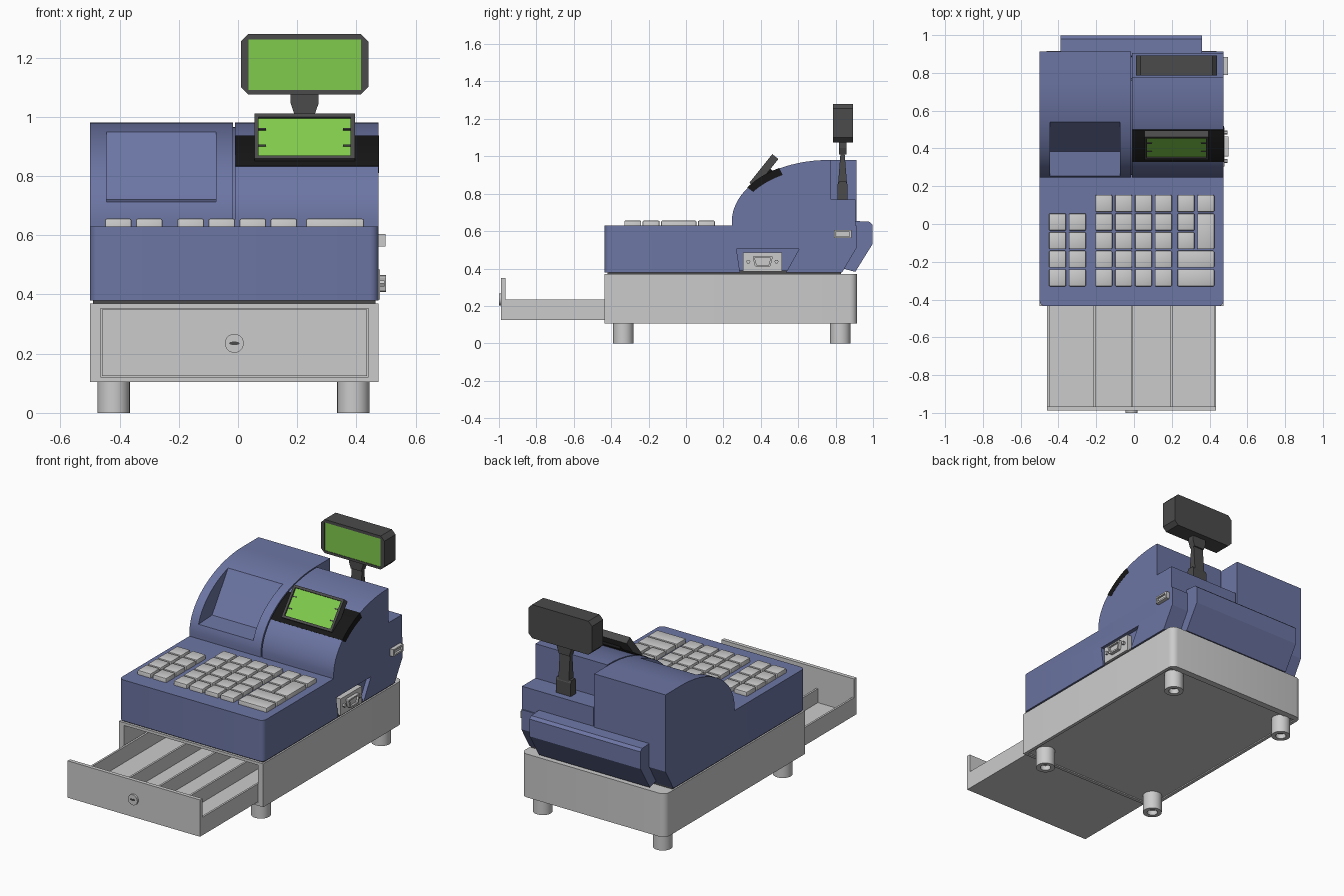
import bpy, bmesh, math
from mathutils import Vector, Matrix

if "Cube" in bpy.data.objects:
    bpy.data.objects.remove(bpy.data.objects["Cube"])

def material(name, rgb):
    m = bpy.data.materials.new(name)
    m.diffuse_color = (*rgb, 1)
    m.use_nodes = True
    m.node_tree.nodes["Principled BSDF"].inputs["Base Color"].default_value = m.diffuse_color
    return m

BLUE = material("blue_plastic", (0.15, 0.18, 0.37))
DARK = material("dark_plastic", (0.07, 0.07, 0.07))
BLACK = material("black_plastic", (0.008, 0.008, 0.008))
GREEN = material("green_screen", (0.22, 0.6, 0.075))

def finish(bm, name, mat):
    bmesh.ops.recalc_face_normals(bm, faces=bm.faces)
    me = bpy.data.meshes.new(name)
    bm.to_mesh(me)
    bm.free()
    ob = bpy.data.objects.new(name, me)
    bpy.context.collection.objects.link(ob)
    if mat:
        me.materials.append(mat)
    return ob

def prism(name, axis, pts, a, b, mat=None, bevel=0, pick=lambda e: True, seg=1):
    """Extrude a 2D profile along an axis; optionally bevel the picked edges."""
    place = {'X': lambda p, t: (t, p[0], p[1]), 'Y': lambda p, t: (p[0], t, p[1]),
             'Z': lambda p, t: (p[0], p[1], t)}[axis]
    bm = bmesh.new()
    lo = [bm.verts.new(place(p, a)) for p in pts]
    hi = [bm.verts.new(place(p, b)) for p in pts]
    n = len(pts)
    bm.faces.new(lo)
    bm.faces.new(hi)
    for i in range(n):
        bm.faces.new((lo[i], lo[(i + 1) % n], hi[(i + 1) % n], hi[i]))
    bmesh.ops.recalc_face_normals(bm, faces=bm.faces)
    if bevel:
        bmesh.ops.bevel(bm, geom=[e for e in bm.edges if pick(e)], offset=bevel,
                        segments=seg, profile=0.5, affect='EDGES')
    return finish(bm, name, mat)

def box(name, x, y, z, mat=None, **kw):
    return prism(name, 'Z', [(x[0], y[0]), (x[1], y[0]), (x[1], y[1]), (x[0], y[1])],
                 z[0], z[1], mat, **kw)

def circle(cx, cy, r, n=24):
    return [(cx + r * math.cos(math.tau * i / n), cy + r * math.sin(math.tau * i / n)) for i in range(n)]

def cut(ob, cutter):
    m = ob.modifiers.new("cut", 'BOOLEAN')
    m.operation, m.solver, m.object = 'DIFFERENCE', 'EXACT', cutter
    bpy.context.view_layer.objects.active = ob
    bpy.ops.object.modifier_apply(modifier=m.name)
    bpy.data.objects.remove(cutter)

def smooth(ob):
    bpy.ops.object.select_all(action='DESELECT')
    ob.select_set(True)
    bpy.context.view_layer.objects.active = ob
    bpy.ops.object.shade_smooth_by_angle(angle=math.radians(30))

def upright(e):
    d = e.verts[0].co - e.verts[1].co
    return abs(d.z) > 0.9 * d.length

L, R = -0.5, 0.475          # left and right sides of the housing

# Drawer housing, open at the front, with a recessed underside
base = box("drawer_housing", (L, R), (-0.435, 0.915), (0.105, 0.37), bevel=0.04, seg=5,
           pick=lambda e: upright(e) and e.verts[0].co.y > 0)
cut(base, box("c", (-0.465, 0.44), (-0.6, 0.87), (0.122, 0.353)))
cut(base, box("c", (L + 0.02, R - 0.02), (-0.415, 0.875), (0.09, 0.112)))
smooth(base)
box("housing_gap_filler", (L + 0.01, R - 0.01), (-0.42, 0.83), (0.36, 0.39), DARK)

# Feet with hollow ends
for x in (-0.42, 0.39):
    for y in (-0.335, 0.825):
        foot = prism("foot", 'Z', circle(x, y, 0.055), 0, 0.115)
        cut(foot, prism("c", 'Z', circle(x, y, 0.03), -0.05, 0.03))
        smooth(foot)

# Open cash drawer
box("drawer_front", (-0.46, 0.435), (-0.988, -0.965), (0.125, 0.35))
box("drawer_floor", (-0.46, 0.435), (-0.967, 0.2), (0.125, 0.14))
box("drawer_back", (-0.46, 0.435), (0.185, 0.2), (0.13, 0.235))
for x in (-0.46, 0.423):
    box("drawer_side", (x, x + 0.012), (-0.967, 0.2), (0.13, 0.235))
for x in (-0.21, -0.01, 0.2):
    box("drawer_divider", (x - 0.006, x + 0.006), (-0.967, 0.19), (0.13, 0.225))
smooth(prism("drawer_lock", 'Y', circle(-0.0125, 0.235, 0.032), -1, -0.98))
prism("key_slot", 'Y', [(-0.0125 + 0.018 * math.cos(t * math.tau / 12), 0.235 + 0.006 * math.sin(t * math.tau / 12))
                        for t in range(12)], -1.001, -0.99, DARK)

# Main body under the keyboard
body = prism("main_body", 'X', [(-0.435, 0.38), (0.835, 0.38), (0.912, 0.51), (0.912, 0.63), (-0.435, 0.63)],
             L, R, BLUE, bevel=0.03, seg=4, pick=lambda e: upright(e) and e.verts[0].co.y < 0)
pocket = prism("c", 'X', [(0.29, 0.37), (0.53, 0.37), (0.605, 0.505), (0.27, 0.505)], R - 0.025, R + 0.02)
cut(body, pocket)
smooth(body)

# Rear bump
prism("rear_cover", 'X', [(0.84, 0.40), (0.905, 0.382), (0.997, 0.53), (0.997, 0.635), (0.98, 0.65), (0.89, 0.655)],
      -0.39, 0.36, BLUE)

# Curved upper housings
def arc(a, b, y0=0, y1=math.pi / 2, n=28):
    return [(0.76 - a * math.cos(y0 + (y1 - y0) * i / n), 0.65 + b * math.sin(y0 + (y1 - y0) * i / n))
            for i in range(n + 1)]

dome_l = prism("printer_housing", 'X', [(0.912, 0.62), (0.245, 0.62)] + arc(0.515, 0.33) + [(0.912, 0.98)],
               L, -0.017, BLUE)
cut(dome_l, prism("c", 'X', [(0.1, 0.705), (0.385, 0.72), (0.41, 0.755), (0.54, 0.948), (0.54, 1.1), (0.1, 1.1)],
                  -0.445, -0.075))
smooth(dome_l)
smooth(prism("display_housing", 'X', [(0.905, 0.62), (0.245, 0.62)] + arc(0.515, 0.33)
             + [(0.775, 0.98), (0.775, 0.77), (0.905, 0.77)], -0.01, R, BLUE))
smooth(prism("seam_filler", 'X', [(0.77, 0.62), (0.26, 0.62)] + arc(0.50, 0.315), -0.03, 0.0, BLUE))

# Black band across the display housing
t0, t1 = math.acos(0.43 / 0.515), math.acos(0.26 / 0.515)
smooth(prism("display_band", 'X', arc(0.518, 0.333, t0, t1, 10) + arc(0.48, 0.29, t1, t0, 10),
             -0.008, R + 0.001, BLACK))

# Tilted operator display
up = Vector((0, 0.12, 0.15)).normalized()
back = Vector((0, up.z, -up.y))
tilt = Matrix((Vector((1, 0, 0)), back, up)).transposed().to_4x4()
tilt.translation = Vector((0.225, 0.40, 0.935))
op = box("operator_display", (-0.17, 0.17), (0, 0.042), (-0.098, 0.098), DARK)
cut(op, box("c", (-0.155, 0.155), (-0.02, 0.012), (-0.083, 0.083)))
parts = [op, box("operator_screen", (-0.155, 0.155), (0.009, 0.014), (-0.083, 0.083), GREEN)]
for s in (-1, 1):
    for z in (-0.035, 0.035):
        parts.append(box("screen_mark", sorted((s * 0.155, s * 0.13)), (0.005, 0.012), (z - 0.003, z + 0.003), DARK))
parts.append(box("operator_display_mount", (-0.1, 0.1), (0.035, 0.09), (-0.07, 0.03), BLACK))
for p in parts:
    p.matrix_world = tilt

# Customer display on its pole
cx, cy = 0.225, 0.837
pole_head = box("customer_display", (0.01, 0.44), (0.785, 0.893), (1.075, 1.28), DARK, bevel=0.025,
                pick=lambda e: abs(e.verts[0].co.y - e.verts[1].co.y) > 0.05)
cut(pole_head, box("c", (0.035, 0.415), (0.7, 0.79), (1.09, 1.262)))
box("customer_screen", (0.035, 0.415), (0.788, 0.795), (1.09, 1.262), GREEN)
prism("pole_neck", 'Y', [(0.19, 1.01), (0.26, 1.01), (0.272, 1.045), (0.272, 1.078), (0.178, 1.078), (0.178, 1.045)],
      cy - 0.02, cy + 0.02, DARK)
prism("pole", 'X', [(cy - 0.024, 0.85), (cy + 0.024, 0.85), (cy + 0.01, 1.03), (cy - 0.01, 1.03)],
      cx - 0.035, cx + 0.035, DARK)
prism("pole_base", 'X', [(cy - 0.026, 0.765), (cy + 0.026, 0.765), (cy + 0.026, 0.85), (cy + 0.018, 0.865),
                         (cy - 0.018, 0.865), (cy - 0.026, 0.85)], cx - 0.05, cx + 0.05, DARK)

# Keys
def key(x, y, w=0.09, d=0.09):
    k = box("key", (x, x + w), (y, y + d), (0.625, 0.656), bevel=0.006, seg=2,
            pick=lambda e: max(v.co.z for v in e.verts) > 0.65)
    smooth(k)

rows = [-0.33 + 0.0985 * i for i in range(5)]
for y in rows[:4]:
    for x in (-0.45, -0.345):
        key(x, y)
for y in rows:
    for i in range(4):
        key(-0.205 + 0.105 * i, y)
for y in rows[:2]:
    key(0.23, y, w=0.195)
for y in rows[2:]:
    key(0.23, y)
key(0.335, rows[2], d=0.1885)
key(0.335, rows[4])

# Side data connector with its plate and screws
box("connector_plate", (0.44, 0.48), (0.305, 0.512), (0.383, 0.485))
shell = prism("connector_shell", 'X', [(0.355, 0.465), (0.465, 0.465), (0.45, 0.408), (0.37, 0.408)], 0.47, 0.5,
              bevel=0.008, seg=2, pick=lambda e: abs(e.verts[0].co.x - e.verts[1].co.x) > 0.02)
cut(shell, prism("c", 'X', [(0.367, 0.456), (0.453, 0.456), (0.441, 0.417), (0.379, 0.417)], 0.488, 0.52))
for y in (0.333, 0.484):
    prism("connector_screw", 'X', circle(y, 0.437, 0.011, 6), 0.475, 0.494)

# Small socket near the back
socket = box("side_socket", (0.46, 0.498), (0.79, 0.885), (0.562, 0.605))
cut(socket, box("c", (0.485, 0.52), (0.8, 0.875), (0.572, 0.595)))
